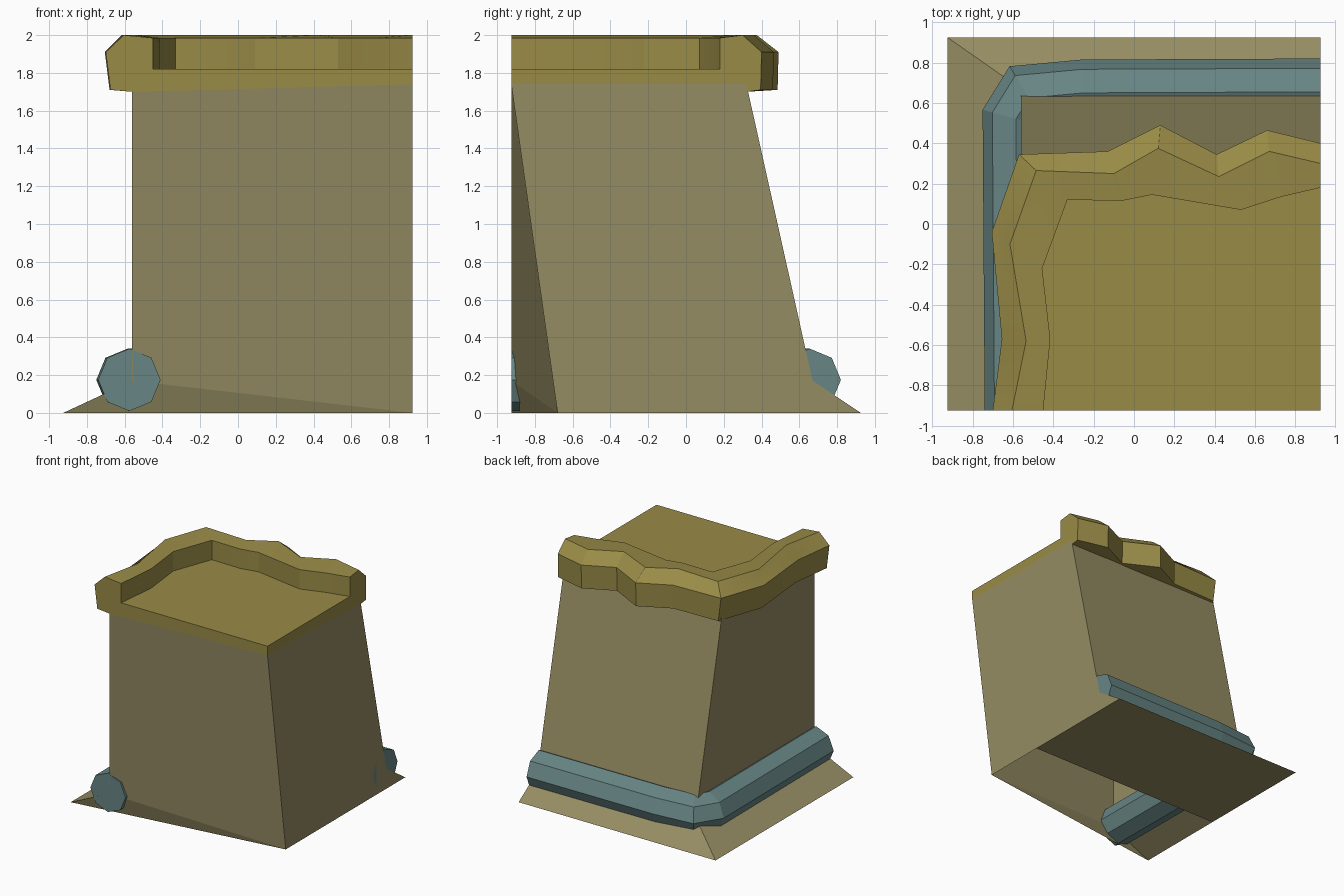
import bpy
import bmesh
import math
from mathutils import Vector

cube = bpy.data.objects.get("Cube")
if cube:
    bpy.data.objects.remove(cube, do_unlink=True)


def material(name, rgb):
    mat = bpy.data.materials.new(name)
    mat.use_nodes = True
    color = (*rgb, 1)
    mat.diffuse_color = color
    mat.node_tree.nodes["Principled BSDF"].inputs["Base Color"].default_value = color
    return mat


def build(name, points, faces, mat):
    """Make a mesh object from points and faces, with outward normals."""
    mesh = bpy.data.meshes.new(name)
    bm = bmesh.new()
    verts = [bm.verts.new(p) for p in points]
    for face in faces:
        bm.faces.new([verts[i] for i in face])
    bmesh.ops.recalc_face_normals(bm, faces=bm.faces)
    bm.to_mesh(mesh)
    bm.free()
    mesh.materials.append(mat)
    obj = bpy.data.objects.new(name, mesh)
    bpy.context.collection.objects.link(obj)
    return obj


def loft_faces(rows, size, closed=True):
    """Quads joining successive sections of equal size."""
    span = size if closed else size - 1
    return [(r * size + k, r * size + (k + 1) % size,
             (r + 1) * size + (k + 1) % size, (r + 1) * size + k)
            for r in range(rows - 1) for k in range(span)]


earth = material("earth olive", (0.30, 0.265, 0.125))
turf = material("turf ochre", (0.32, 0.26, 0.063))
slate = material("slate teal", (0.136, 0.235, 0.231))

EDGE = 0.925      # outer limit of the block
WALL = -0.56      # left wall position
LIP = 0.17        # height where the ground meets the wall
CAP = 1.74        # underside of the cap
BACK_LOW, BACK_TOP = 0.67, 0.32
PLATE = -0.12     # front limit of the underside

# Cliff body with sloping ground strips; the underside is partly open
corners = {
    "top_front_left": (WALL, -EDGE, CAP),
    "top_front_right": (EDGE, -EDGE, CAP),
    "top_back_right": (EDGE, BACK_TOP, CAP),
    "top_back_left": (WALL, BACK_TOP, CAP),
    "lip_front": (WALL, -EDGE, LIP),
    "lip_corner": (WALL, BACK_LOW, LIP),
    "lip_right": (EDGE, BACK_LOW, LIP),
    "foot_front": (EDGE, -0.68, 0),
    "ground_front": (-EDGE, -EDGE, 0),
    "ground_corner": (-EDGE, EDGE, 0),
    "ground_right": (EDGE, EDGE, 0),
    "plate_left": (-EDGE, PLATE, 0),
    "plate_right": (EDGE, PLATE, 0),
}
body_faces = [
    # front wall and its ground wedge
    ("top_front_left", "lip_front", "foot_front", "top_front_right"),
    ("lip_front", "ground_front", "foot_front"),
    # left and back walls
    ("top_front_left", "top_back_left", "lip_corner", "lip_front"),
    ("top_back_left", "top_back_right", "lip_right", "lip_corner"),
    # ground strips
    ("lip_front", "lip_corner", "ground_corner", "plate_left", "ground_front"),
    ("lip_corner", "lip_right", "ground_right", "ground_corner"),
    # right end and underside plate
    ("top_front_right", "foot_front", "plate_right", "ground_right",
     "lip_right", "top_back_right"),
    ("plate_left", "ground_corner", "ground_right", "plate_right"),
]
order = list(corners)
build("cliff_body", list(corners.values()),
      [[order.index(n) for n in face] for face in body_faces], earth)

# Octagonal stone kerb swept round the foot of the cliff
path = [Vector(p) for p in [(-0.575, -EDGE), (-0.585, 0.52), (-0.52, 0.625),
                            (-0.25, 0.65), (EDGE, 0.655)]]
SIDES, RADIUS = 8, 0.165
ring_points = []
for i, p in enumerate(path):
    before = (p - path[i - 1]).normalized() if i else (path[1] - p).normalized()
    after = (path[i + 1] - p).normalized() if i < len(path) - 1 else before
    tangent = (before + after).normalized()
    side = Vector((-tangent.y, tangent.x)) / tangent.dot(before)
    for k in range(SIDES):
        a = math.tau * k / SIDES
        q = p + side * RADIUS * math.cos(a)
        ring_points.append((q.x, q.y, 0.175 + RADIUS * math.sin(a)))
# keep both ends flush with the block
ring_points = [(min(x, EDGE), max(y, -EDGE), z) for x, y, z in ring_points]
last = (len(path) - 1) * SIDES
build("stone_kerb", ring_points,
      loft_faces(len(path), SIDES)
      + [range(SIDES), range(last, last + SIDES)], slate)

# Wavy raised rim and flat top, as one cap
outer = [(-0.70, -EDGE), (-0.655, -0.57), (-0.705, -0.04), (-0.57, 0.345),
         (-0.13, 0.36), (0.13, 0.49), (0.41, 0.345), (0.66, 0.465), (EDGE, 0.40)]
crest = [(-0.605, -EDGE), (-0.535, -0.58), (-0.615, -0.1), (-0.485, 0.265),
         (-0.1, 0.25), (0.12, 0.375), (0.42, 0.235), (0.67, 0.36), (EDGE, 0.30)]
inner = [(-0.45, -EDGE), (-0.415, -0.57), (-0.455, -0.22), (-0.33, 0.12),
         (-0.06, 0.115), (0.09, 0.145), (0.53, 0.07), (0.73, 0.135), (EDGE, 0.18)]
cap_points = []
for i, (o, c, n) in enumerate(zip(outer, crest, inner)):
    on_left = i < 4
    wall = (WALL, min(o[1], BACK_TOP)) if on_left else (o[0], BACK_TOP)
    under = (o[0] + 0.025, o[1]) if on_left else (o[0], o[1] - 0.005)
    cap_points += [(*n, 1.82), (*n, 1.985), (*c, 2.0), (*o, 1.91),
                   (*under, 1.71), (*wall, 1.70)]
STEP = 6
count = len(outer)
end = (count - 1) * STEP
top_corner, low_corner = len(cap_points), len(cap_points) + 1
cap_points += [(EDGE, -EDGE, 1.82), (EDGE, -EDGE, CAP)]
cap_faces = loft_faces(count, STEP, closed=False)
cap_faces += [
    [i * STEP for i in range(count)] + [top_corner],            # flat top
    list(range(STEP)) + [low_corner, top_corner],               # front
    list(range(end, end + STEP)) + [low_corner, top_corner],    # right end
    [i * STEP + STEP - 1 for i in range(count)] + [low_corner]  # underside
]
cap = build("turf_cap", cap_points, cap_faces, turf)
bpy.ops.object.select_all(action="DESELECT")
cap.select_set(True)
bpy.context.view_layer.objects.active = cap
bpy.ops.object.shade_smooth_by_angle(angle=math.radians(20))
